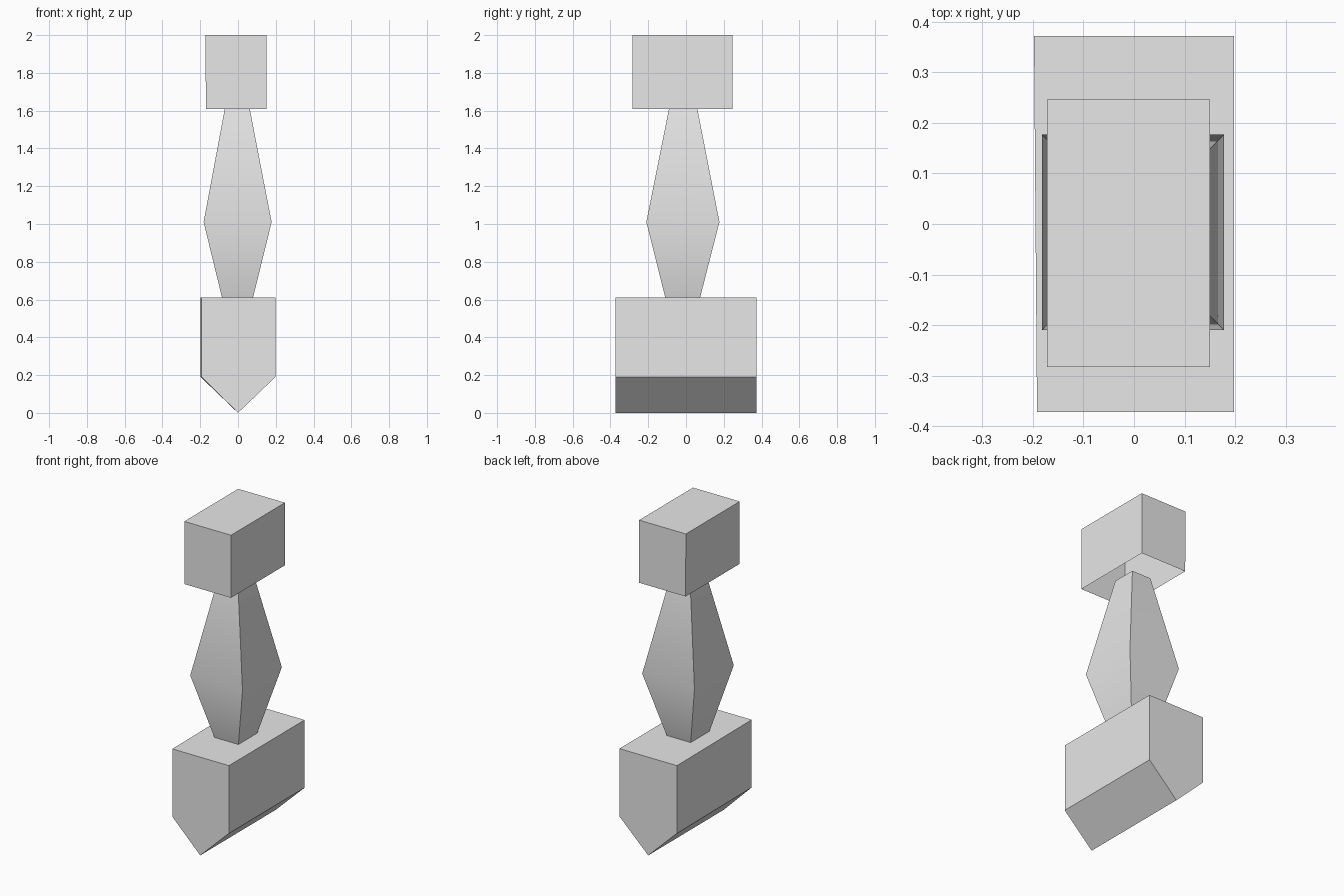
import bpy
import math

cube = bpy.data.objects.get("Cube")
if cube:
    bpy.data.objects.remove(cube, do_unlink=True)

grey = bpy.data.materials.new("plain_grey")
grey.use_nodes = True
GREY = (0.8, 0.8, 0.8, 1.0)
grey.diffuse_color = GREY
grey.node_tree.nodes["Principled BSDF"].inputs["Base Color"].default_value = GREY


def loft(name, rings, cap_bottom=True, cap_top=True):
    """Join stacked rings, each a counter-clockwise list of points, into one mesh."""
    n = len(rings[0])
    verts = [p for ring in rings for p in ring]
    faces = []
    for k in range(len(rings) - 1):
        for i in range(n):
            j = (i + 1) % n
            faces.append((k * n + i, k * n + j, (k + 1) * n + j, (k + 1) * n + i))
    if cap_bottom:
        faces.append(tuple(reversed(range(n))))
    if cap_top:
        faces.append(tuple(range(len(verts) - n, len(verts))))
    mesh = bpy.data.meshes.new(name)
    mesh.from_pydata(verts, [], faces)
    mesh.materials.append(grey)
    mesh.update()
    obj = bpy.data.objects.new(name, mesh)
    bpy.context.collection.objects.link(obj)
    return obj


def rect(x0, x1, y0, y1, z):
    return [(x0, y0, z), (x1, y0, z), (x1, y1, z), (x0, y1, z)]


# Wedge-bottomed base: a pentagon profile run from front to back
def base_profile(y, left):
    return [(0.0, y, 0.0), (left, y, 0.19), (left, y, 0.612),
            (0.198, y, 0.612), (0.198, y, 0.19)]


loft("base", [base_profile(-0.372, -0.192), base_profile(0.372, -0.198)])

# Tapered column, widest near its middle, open where it meets its neighbours
column = loft("column", [
    rect(-0.085, 0.08, -0.11, 0.075, 0.612),
    rect(-0.182, 0.178, -0.21, 0.177, 1.01),
    rect(-0.07, 0.062, -0.09, 0.06, 1.61),
], cap_bottom=False, cap_top=False)

# Head block, hollow underneath
loft("head_block", [
    rect(-0.17, 0.15, -0.283, 0.247, 1.61),
    rect(-0.172, 0.15, -0.283, 0.247, 2.0),
], cap_bottom=False)

# Soften the column's waist while its corners stay sharp
bpy.ops.object.select_all(action='DESELECT')
column.select_set(True)
bpy.context.view_layer.objects.active = column
bpy.ops.object.shade_smooth_by_angle(angle=math.radians(35))
